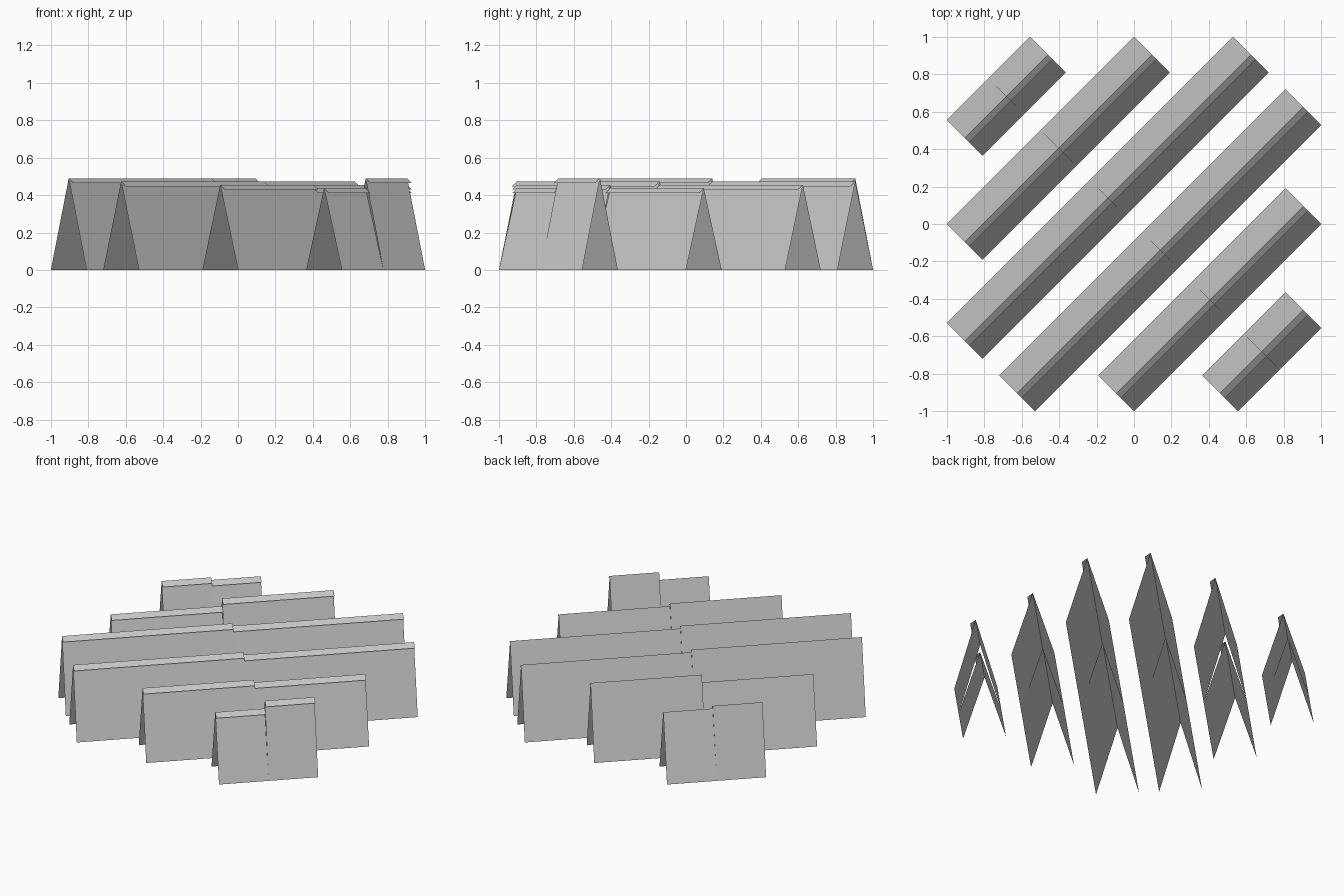
import bpy
import bmesh
from mathutils import Vector

cube = bpy.data.objects.get("Cube")
if cube:
    bpy.data.objects.remove(cube)

grey = bpy.data.materials.new("panel_grey")
grey.use_nodes = True
colour = (0.58, 0.58, 0.58, 1)
grey.diffuse_color = colour
grey.node_tree.nodes["Principled BSDF"].inputs["Base Color"].default_value = colour

ALONG = Vector((1, 1, 0)).normalized()    # direction of the rows
ACROSS = Vector((1, -1, 0)).normalized()  # direction of the lipped side
HALF_WIDTH = 0.135
LIP_OUT, LIP_DROP = 0.035, 0.026


def tent(name, start, end, height):
    """Open folded sheet with a small lip hanging out from its ridge."""
    bm = bmesh.new()
    section = [(-HALF_WIDTH, 0), (0, height), (HALF_WIDTH, 0),
               (LIP_OUT, height - LIP_DROP)]
    rails = []
    for side, z in section:
        offset = ACROSS * side + Vector((0, 0, z))
        rails.append([bm.verts.new(p + offset) for p in (start, end)])
    back_foot, ridge, front_foot, lip = rails
    # Each strip runs from an outer rail up to the ridge
    for a, b in ((back_foot, ridge), (ridge, front_foot), (ridge, lip)):
        bm.faces.new((a[0], a[1], b[1], b[0]))
    bm.normal_update()
    for face in bm.faces:
        if face.normal.z < 0:
            face.normal_flip()
    mesh = bpy.data.meshes.new(name)
    bm.to_mesh(mesh)
    bm.free()
    mesh.materials.append(grey)
    obj = bpy.data.objects.new(name, mesh)
    bpy.context.collection.objects.link(obj)


# Ridge start x, y, ridge end x, y, then the heights of the two halves
rows = [
    (-0.905, 0.46, -0.46, 0.905, 0.455, 0.437),
    (-0.905, -0.095, 0.095, 0.905, 0.437, 0.49),
    (-0.905, -0.625, 0.625, 0.905, 0.49, 0.473),
    (-0.625, -0.905, 0.905, 0.625, 0.473, 0.455),
    (-0.095, -0.905, 0.905, 0.095, 0.455, 0.437),
    (0.46, -0.905, 0.905, -0.46, 0.437, 0.49),
]
for i, (x0, y0, x1, y1, low_h, high_h) in enumerate(rows, 1):
    start, end = Vector((x0, y0, 0)), Vector((x1, y1, 0))
    middle = (start + end) / 2
    tent(f"row_{i}_front_half", start, middle, low_h)
    tent(f"row_{i}_back_half", middle, end, high_h)
